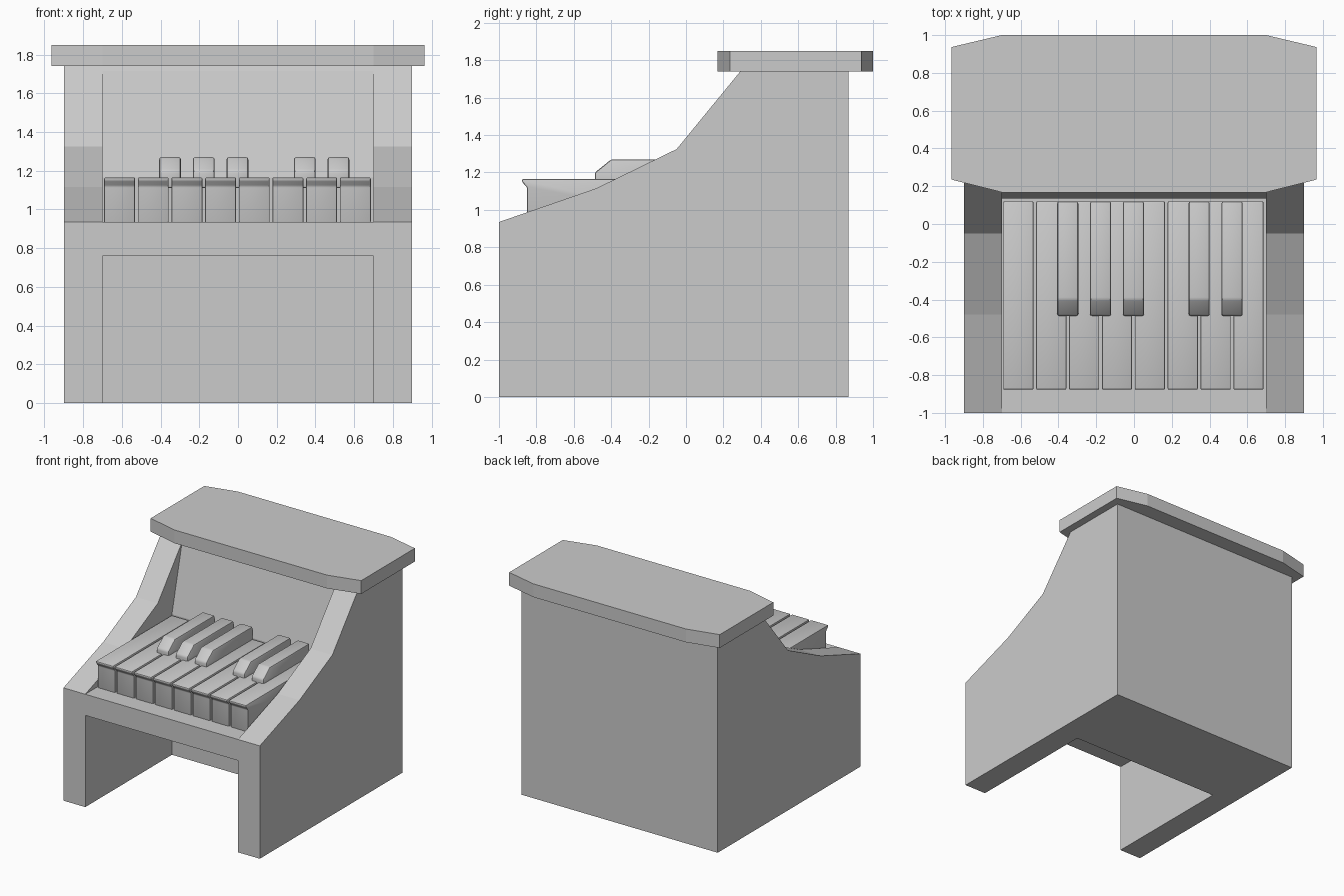
import bpy, bmesh

if "Cube" in bpy.data.objects:
    bpy.data.objects.remove(bpy.data.objects["Cube"])


def prism(name, pts, lo, hi, axis='X'):
    """Extrude a closed outline: (y, z) points along X, or (x, y) points along Z."""
    bm = bmesh.new()
    def at(p, d):
        return (d, p[0], p[1]) if axis == 'X' else (p[0], p[1], d)
    face = bm.faces.new([bm.verts.new(at(p, lo)) for p in pts])
    ext = bmesh.ops.extrude_face_region(bm, geom=[face])
    verts = [v for v in ext['geom'] if isinstance(v, bmesh.types.BMVert)]
    bmesh.ops.translate(bm, verts=verts, vec=at((0, 0), hi - lo))
    bmesh.ops.recalc_face_normals(bm, faces=bm.faces)
    me = bpy.data.meshes.new(name)
    bm.to_mesh(me)
    bm.free()
    ob = bpy.data.objects.new(name, me)
    bpy.context.collection.objects.link(ob)
    return ob


def activate(ob):
    bpy.ops.object.select_all(action='DESELECT')
    ob.select_set(True)
    bpy.context.view_layer.objects.active = ob


def cut(ob, cutter):
    cutter.hide_render = True
    m = ob.modifiers.new("cut", 'BOOLEAN')
    m.operation, m.solver, m.object = 'DIFFERENCE', 'EXACT', cutter
    activate(ob)
    bpy.ops.object.modifier_apply(modifier=m.name)
    bpy.data.objects.remove(cutter)


def soften(ob, width):
    b = ob.modifiers.new("bevel", 'BEVEL')
    b.width, b.segments, b.limit_method = width, 2, 'ANGLE'
    activate(ob)
    bpy.ops.object.modifier_apply(modifier=b.name)
    bpy.ops.object.shade_smooth_by_angle()


# Cabinet: side profile across the full width, hollowed above and below the keybed
cabinet = prism("cabinet", [(-1, 0), (-1, 0.935), (-0.48, 1.115), (-0.05, 1.325),
                            (0.29, 1.74), (0.87, 1.74), (0.87, 0)], -0.9, 0.9)
cut(cabinet, prism("key_recess", [(-1.1, 0.935), (0.135, 0.935), (0.135, 1.165),
                                  (0.275, 1.74), (0.275, 2), (-1.1, 2)], -0.7, 0.7))
cut(cabinet, prism("knee_space", [(-1.1, -0.1), (-1.1, 0.76), (0.135, 0.76),
                                  (0.135, -0.1)], -0.7, 0.7))

# Lid with tapered ends
prism("lid", [(-0.965, 0.235), (-0.7, 0.168), (0.7, 0.168), (0.965, 0.235),
              (0.965, 0.937), (0.7, 1), (-0.7, 1), (-0.965, 0.937)], 1.74, 1.85, 'Z')

# White keys with an overhanging front lip
pitch, width, start = 0.174, 0.16, -0.692
white = [(-0.85, 0.93), (-0.85, 1.12), (-0.877, 1.15), (-0.877, 1.165),
         (0.12, 1.165), (0.12, 0.93)]
for i in range(8):
    x = start + i * pitch
    soften(prism(f"white_key_{i + 1}", white, x, x + width), 0.01)

# Black keys with a sloped front
black = [(-0.487, 1.11), (-0.487, 1.2), (-0.4, 1.27), (0.12, 1.27), (0.12, 1.11)]
for i in (2, 3, 4, 6, 7):
    x = start + i * pitch - (pitch - width) / 2
    soften(prism(f"black_key_{i}", black, x - 0.056, x + 0.056), 0.012)
